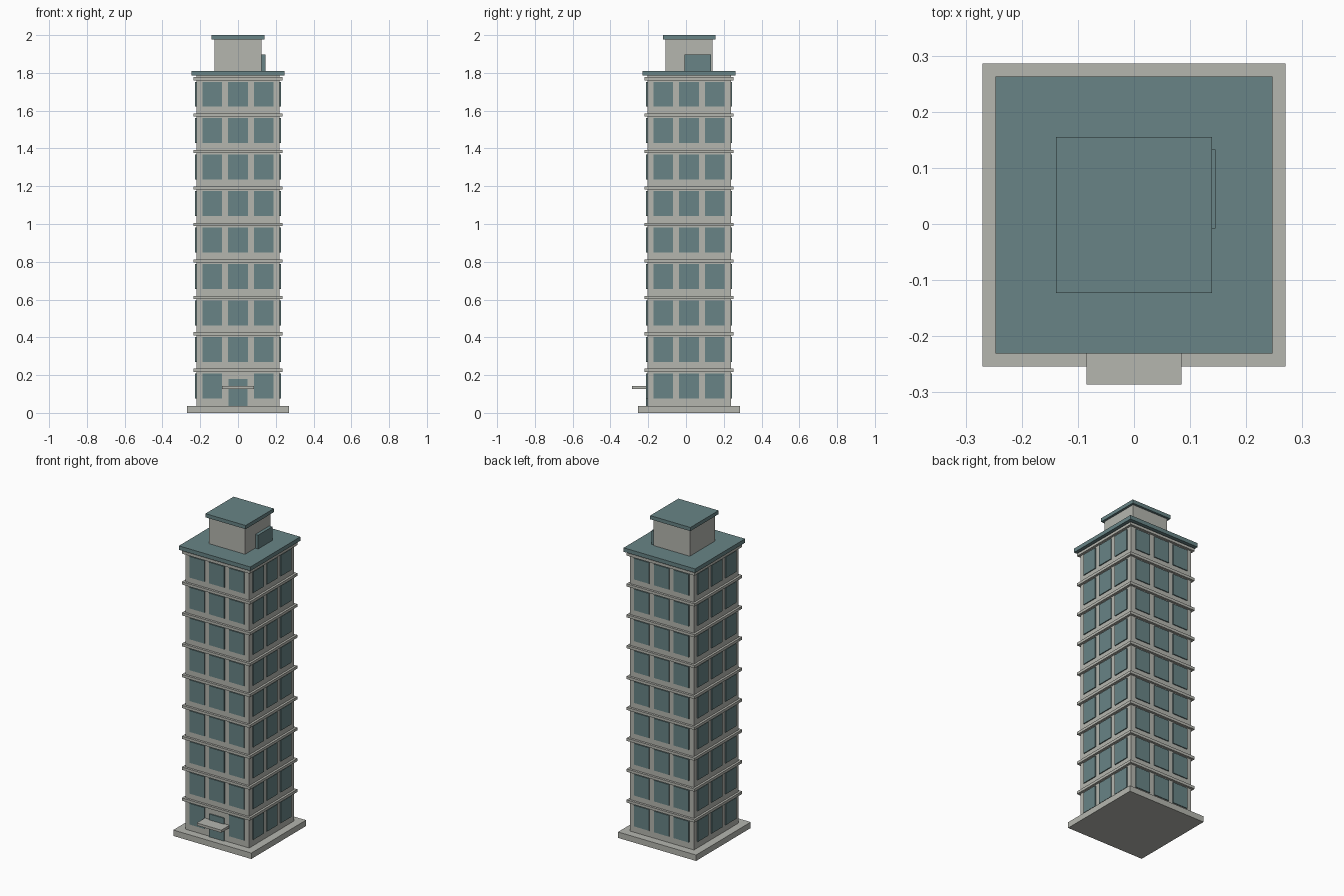
import bpy, bmesh, math
from mathutils import Matrix, Vector

if "Cube" in bpy.data.objects:
    bpy.data.objects.remove(bpy.data.objects["Cube"])

CY = 0.016          # tower axis in y
FLOORS, STEP = 9, 0.193
Z0 = 0.037          # top of the plinth


def material(name, rgb):
    m = bpy.data.materials.new(name)
    m.diffuse_color = (*rgb, 1)
    m.use_nodes = True
    m.node_tree.nodes["Principled BSDF"].inputs["Base Color"].default_value = m.diffuse_color
    return m


stone = material("pale stone", (0.462, 0.468, 0.429))
teal = material("muted teal", (0.138, 0.231, 0.238))


def add_box(bm, lo, hi, turn=0):
    """Box between two corners, turned about the tower axis."""
    lo, hi = Vector(lo), Vector(hi)
    mat = (Matrix.Translation((0, CY, 0)) @ Matrix.Rotation(turn, 4, 'Z')
           @ Matrix.Translation((lo + hi) / 2) @ Matrix.Diagonal((*(hi - lo), 1)))
    bmesh.ops.create_cube(bm, size=1, matrix=mat)


def make(name, mat, boxes):
    bm = bmesh.new()
    for b in boxes:
        add_box(bm, *b)
    me = bpy.data.meshes.new(name)
    bm.to_mesh(me)
    bm.free()
    me.materials.append(mat)
    ob = bpy.data.objects.new(name, me)
    bpy.context.collection.objects.link(ob)


def slab(h, z0, z1):
    return ((-h, -h, z0), (h, h, z1))


# Main masses
make("plinth", stone, [slab(0.27, 0, Z0)])
make("tower_body", stone, [slab(0.221, Z0, 1.786)])
make("floor_bands", stone, [slab(0.235, Z0 + STEP * i - 0.013, Z0 + STEP * i + 0.004)
                            for i in range(1, FLOORS + 1)])
make("roof_slab", teal, [slab(0.247, 1.786, 1.811)])
make("penthouse", stone, [slab(0.125, 1.811, 1.977)])
make("penthouse_roof", teal, [slab(0.139, 1.977, 2.0)])

# Three windows per floor on each side; the entrance takes the front middle one
windows = []
for side in range(4):
    for f in range(FLOORS):
        for c in (-1, 0, 1):
            if side == 0 and f == 0 and c == 0:
                continue
            x, z = c * 0.137, 0.077 + f * STEP
            windows.append(((x - 0.052, -0.227, z), (x + 0.052, -0.219, z + 0.132),
                            side * math.pi / 2))
make("windows", teal, windows)

# Entrance and roof access
make("front_door", teal, [((-0.051, -0.228, Z0), (0.051, -0.219, 0.18))])
make("entrance_canopy", stone, [((-0.085, -0.302, 0.127), (0.085, -0.219, 0.143))])
make("roof_door", teal, [((0.12, -0.024, 1.811), (0.145, 0.117, 1.897))])
